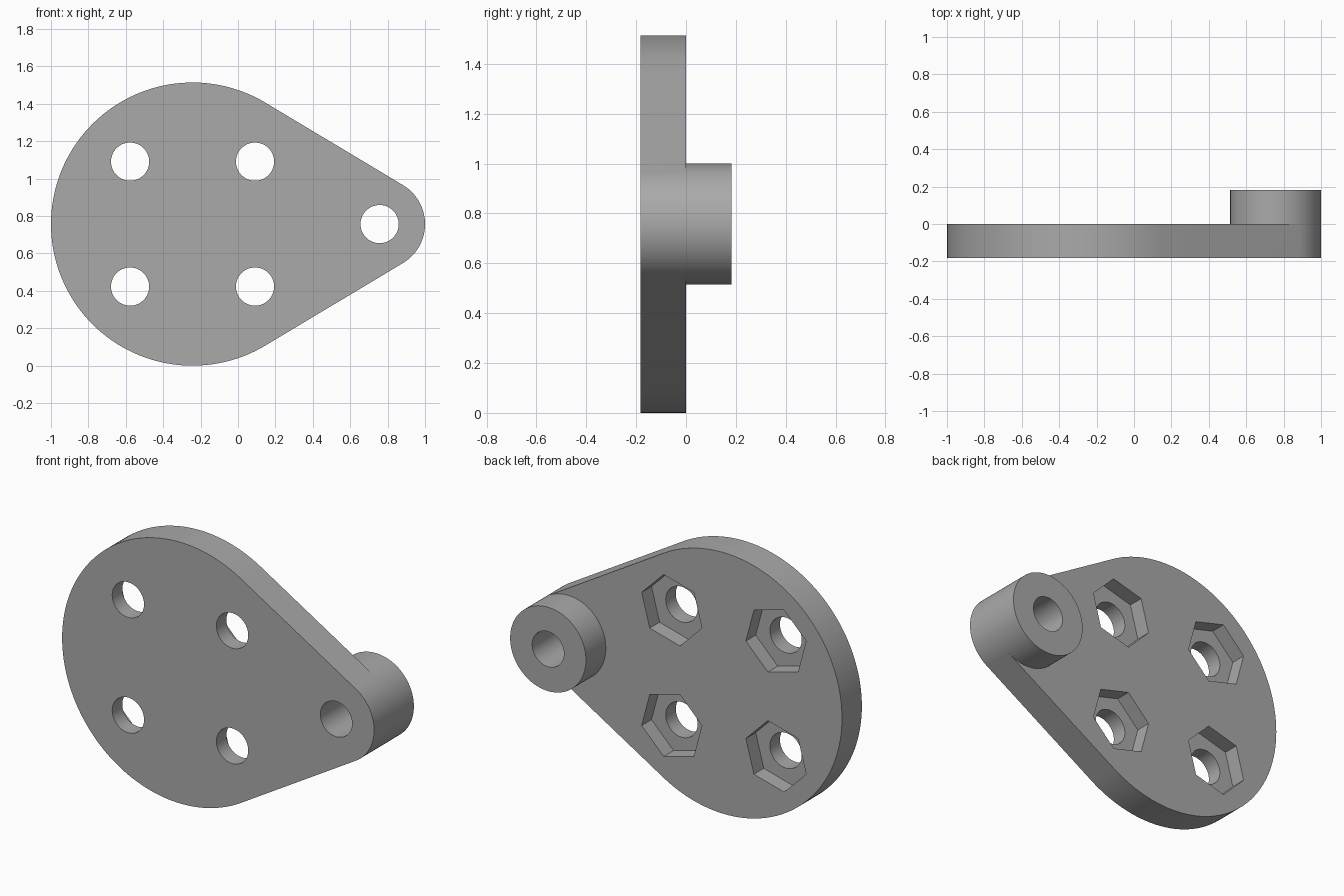
import bpy
import bmesh
from math import acos, cos, sin, pi, radians

cube = bpy.data.objects.get("Cube")
if cube:
    bpy.data.objects.remove(cube, do_unlink=True)

BIG_R, SMALL_R = 0.757, 0.243
BIG_X, SMALL_X, MID_Z = -0.243, 0.757, 0.757
THICK, HOLE_R = 0.182, 0.102
NUT_R, NUT_DEPTH, NUT_OFFSET = 0.2, 0.09, 0.334

grey = bpy.data.materials.new("plain grey")
grey.use_nodes = True
colour = (0.4, 0.4, 0.4, 1)
grey.diffuse_color = colour
grey.node_tree.nodes["Principled BSDF"].inputs["Base Color"].default_value = colour


def arc(cx, cz, r, start, end, steps):
    """Points along an arc, leaving out the last one."""
    angles = [start + (end - start) * i / steps for i in range(steps)]
    return [(cx + r * cos(a), cz + r * sin(a)) for a in angles]


def prism(name, outline, y0, y1):
    """Extrude an x-z outline from y0 to y1."""
    bm = bmesh.new()
    face = bm.faces.new([bm.verts.new((x, y0, z)) for x, z in outline])
    out = bmesh.ops.extrude_face_region(bm, geom=[face])
    moved = [v for v in out["geom"] if isinstance(v, bmesh.types.BMVert)]
    bmesh.ops.translate(bm, verts=moved, vec=(0, y1 - y0, 0))
    bmesh.ops.recalc_face_normals(bm, faces=bm.faces)
    mesh = bpy.data.meshes.new(name)
    bm.to_mesh(mesh)
    bm.free()
    mesh.materials.append(grey)
    obj = bpy.data.objects.new(name, mesh)
    bpy.context.collection.objects.link(obj)
    return obj


def combine(target, tool, operation):
    """Apply a boolean and drop the tool."""
    bpy.context.view_layer.objects.active = target
    mod = target.modifiers.new("boolean", "BOOLEAN")
    mod.operation, mod.solver, mod.object = operation, "EXACT", tool
    bpy.ops.object.modifier_apply(modifier=mod.name)
    bpy.data.objects.remove(tool, do_unlink=True)


# Teardrop plate: two arcs joined by their common tangents
tangent = acos((BIG_R - SMALL_R) / (SMALL_X - BIG_X))
nose = arc(SMALL_X, MID_Z, SMALL_R, -tangent, tangent, 40)
nose_end = (SMALL_X + SMALL_R * cos(tangent), MID_Z + SMALL_R * sin(tangent))
disc = arc(BIG_X, MID_Z, BIG_R, tangent, 2 * pi - tangent, 96)
disc_end = (BIG_X + BIG_R * cos(tangent), MID_Z - BIG_R * sin(tangent))
plate = prism("teardrop_plate", nose + [nose_end] + disc + [disc_end], -THICK, 0)

# Round boss standing on the back of the narrow end
boss_outline = nose + arc(SMALL_X, MID_Z, SMALL_R, tangent, 2 * pi - tangent, 80)
combine(plate, prism("boss", boss_outline, 0, THICK), "UNION")

# Bore through the boss
bore = arc(SMALL_X, MID_Z, HOLE_R, 0, 2 * pi, 64)
combine(plate, prism("bore_cutter", bore, -0.5, 0.5), "DIFFERENCE")

# Four bolt holes with hexagonal nut pockets in the back
for quarter in range(4):
    diagonal = radians(45 + 90 * quarter)
    reach = NUT_OFFSET * 2 ** 0.5
    x, z = BIG_X + reach * cos(diagonal), MID_Z + reach * sin(diagonal)
    hole = arc(x, z, HOLE_R, 0, 2 * pi, 64)
    combine(plate, prism("hole_cutter", hole, -0.5, 0.5), "DIFFERENCE")
    turn = diagonal + radians(30)
    pocket = arc(x, z, NUT_R, turn, turn + 2 * pi, 6)
    combine(plate, prism("nut_cutter", pocket, -NUT_DEPTH, 0.1), "DIFFERENCE")

# Smooth round walls, sharp rims
bpy.ops.object.select_all(action="DESELECT")
plate.select_set(True)
bpy.context.view_layer.objects.active = plate
bpy.ops.object.shade_smooth_by_angle(angle=radians(30))
